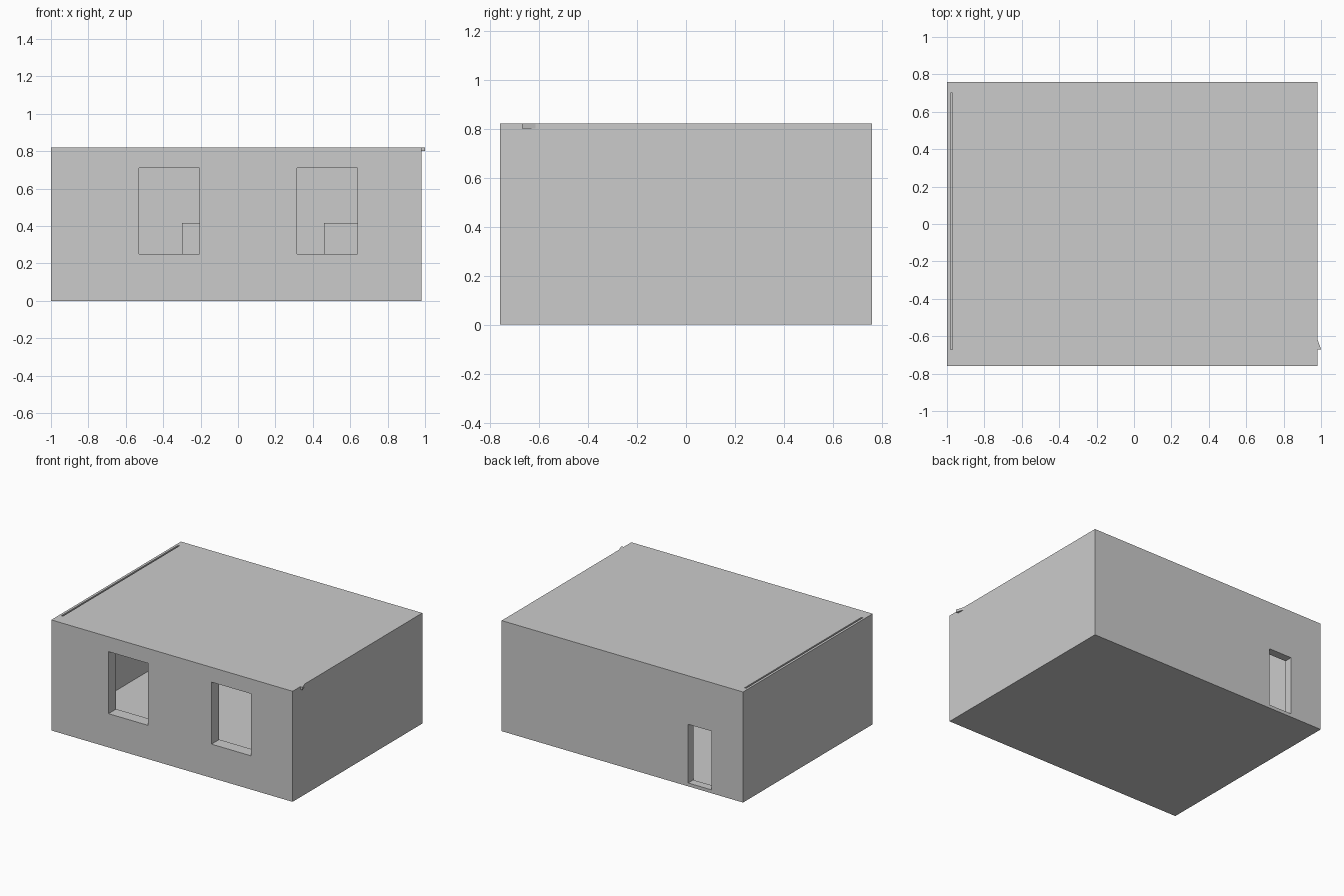
import bpy
import bmesh

if "Cube" in bpy.data.objects:
    bpy.data.objects.remove(bpy.data.objects["Cube"])


def prism(name, outline, z0, z1):
    """Extrude a flat outline from z0 up to z1."""
    bm = bmesh.new()
    face = bm.faces.new([bm.verts.new((x, y, z0)) for x, y in outline])
    top = bmesh.ops.extrude_face_region(bm, geom=[face])["geom"]
    verts = [v for v in top if isinstance(v, bmesh.types.BMVert)]
    bmesh.ops.translate(bm, vec=(0, 0, z1 - z0), verts=verts)
    bmesh.ops.recalc_face_normals(bm, faces=bm.faces)
    mesh = bpy.data.meshes.new(name)
    bm.to_mesh(mesh)
    bm.free()
    obj = bpy.data.objects.new(name, mesh)
    bpy.context.collection.objects.link(obj)
    return obj


def box(name, x0, x1, y0, y1, z0, z1):
    return prism(name, [(x0, y0), (x1, y0), (x1, y1), (x0, y1)], z0, z1)


def cut(target, cutters):
    """Subtract the cutters, bake the result and remove the helpers."""
    for c in cutters:
        c.hide_render = True
        mod = target.modifiers.new("cut", "BOOLEAN")
        mod.operation = "DIFFERENCE"
        mod.solver = "EXACT"
        mod.object = c
    deps = bpy.context.evaluated_depsgraph_get()
    baked = bpy.data.meshes.new_from_object(target.evaluated_get(deps))
    target.modifiers.clear()
    target.data = baked
    for c in cutters:
        bpy.data.objects.remove(c, do_unlink=True)


FLOOR, TOP = 0.02, 0.82
FRONT, BACK = -0.67, 0.70  # inner wall faces


def room_outline(left, corner, right):
    # rectangle whose right side splays out toward the front
    return [(left, FRONT), (corner, FRONT), (right, -0.25), (right, BACK), (left, BACK)]


# Walls and floor, hollowed out, with two front windows and a back door
walls = box("walls_and_floor", -1.0, 0.98, -0.76, 0.76, 0, TOP)
cutters = [prism("room_cutter", room_outline(-0.982, 0.97, 0.835), FLOOR, 1.0)]
for x in (-0.53, 0.315):
    cutters.append(box("window_cutter", x, x + 0.325, -0.9, -0.6, 0.25, 0.71))
cutters.append(box("door_cutter", -0.74, -0.55, 0.6, 0.9, 0.025, 0.46))
cut(walls, cutters)

# Roof panel, set slightly to the right of the room
prism("roof_panel", room_outline(-0.97, 1.0, 0.85), 0.80, TOP)

# Low cabinets along the back wall
for side, x0, x1 in (("left", -0.30, 0.08), ("right", 0.46, 0.835)):
    box(f"cabinet_{side}", x0, x1, 0.52, BACK, FLOOR, 0.415)
